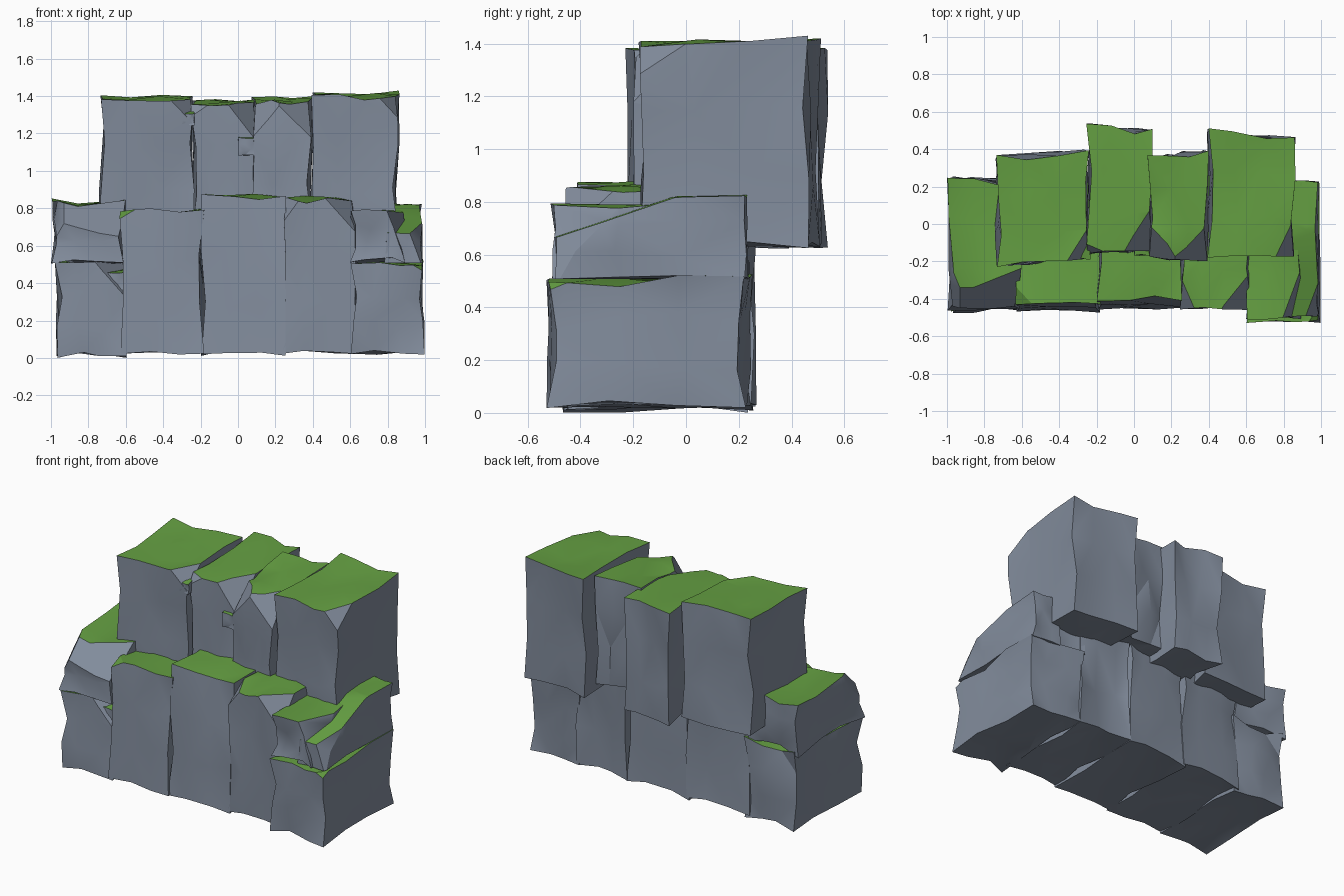
import bpy
import bmesh
import random
from mathutils import Vector

if "Cube" in bpy.data.objects:
    bpy.data.objects.remove(bpy.data.objects["Cube"], do_unlink=True)


def make_material(name, colour):
    mat = bpy.data.materials.new(name)
    mat.use_nodes = True
    mat.diffuse_color = colour
    mat.node_tree.nodes["Principled BSDF"].inputs["Base Color"].default_value = colour
    return mat


STONE = make_material("grey stone", (0.225, 0.265, 0.335, 1))
GRASS = make_material("green grass", (0.13, 0.35, 0.055, 1))
LONG = 5      # a chip this long runs along a whole edge
SLOPE = 0.02  # how far each top dips towards the front


def weather(bm, rng, rough):
    """Offsets that pull the grid points of a cube's faces slightly inwards."""
    offsets = []
    for v in bm.verts:
        rims = sum(abs(abs(c) - 0.5) < 0.01 for c in v.co)
        depth = 0.015 if rims == 3 else 0.04
        shift = Vector()
        for axis in range(3):
            c = v.co[axis]
            if abs(abs(c) - 0.5) < 0.01:
                shift[axis] = -rng.uniform(0, depth) * (1 if c > 0 else -1)
            else:
                shift[axis] = rng.uniform(-0.03, 0.03)
        offsets.append(shift * rough)
    return offsets


def chip(bm, corner, sx, sy, size):
    """Knock off a top corner with a plane given by its reach along each axis."""
    dx, dy, dz = size
    normal = Vector((sx / dx, sy / dy, 1 / dz)).normalized()
    cut = bmesh.ops.bisect_plane(
        bm, geom=bm.verts[:] + bm.edges[:] + bm.faces[:],
        plane_co=corner - Vector((0, 0, dz)), plane_no=normal, clear_outer=True)
    rim = [e for e in cut["geom_cut"] if isinstance(e, bmesh.types.BMEdge)]
    bmesh.ops.holes_fill(bm, edges=rim, sides=0)


def mix(pair, t):
    return pair[0] + (pair[1] - pair[0]) * t


def rock(name, x, front, back, z, chips=(), lean=0, rough=1, seed=1):
    """A weathered block; front and back give y at its low-x and high-x side,
    and lean tips the top of the front face backwards."""
    rng = random.Random(seed)
    bm = bmesh.new()
    bmesh.ops.create_cube(bm, size=1)
    bmesh.ops.subdivide_edges(bm, edges=bm.edges[:], cuts=2, use_grid_fill=True)
    offsets = weather(bm, rng, rough)
    for v, shift in zip(bm.verts, offsets):
        u, w, t = (c + 0.5 for c in v.co)
        y = mix((mix(front, u) + lean * t, mix(back, u)), w)
        v.co = Vector((mix(x, u), y, mix(z, t) - SLOPE * t * (1 - w))) + shift
    for sx, sy, reach in chips:
        side = 1 if sx > 0 else 0
        chip(bm, Vector((x[side], front[side] + lean, z[1])), sx, sy, reach)
    bmesh.ops.triangulate(bm, faces=bm.faces[:])
    bmesh.ops.recalc_face_normals(bm, faces=bm.faces[:])
    # Grass grows on the faces that look up
    for f in bm.faces:
        f.material_index = 1 if f.normal.z > 0.78 else 0
    mesh = bpy.data.meshes.new(name)
    bm.to_mesh(mesh)
    bm.free()
    mesh.materials.append(STONE)
    mesh.materials.append(GRASS)
    obj = bpy.data.objects.new(name, mesh)
    bpy.context.collection.objects.link(obj)
    obj.select_set(True)
    bpy.context.view_layer.objects.active = obj


def ledge(name, x, y, z):
    """A small grassy step left inside a chipped corner."""
    rock(name, x, (y[0], y[0]), (y[1], y[1]), z, rough=0.2)


bpy.ops.object.select_all(action='DESELECT')

# Stacked pairs at both ends of the lower row
rock("right_end_lower_rock", (-0.98, -0.59), (-0.48, -0.47), (0.26, 0.24), (0, 0.54),
     [(1, -1, (0.22, 0.3, 0.26))], seed=2)
rock("right_end_upper_rock", (-1, -0.6), (-0.47, -0.46), (0.26, 0.23), (0.5, 0.86),
     [(1, -1, (0.9, 0.24, 0.24)), (-1, -1, (0.15, 0.3, 0.3))], seed=3)
rock("left_end_lower_rock", (0.6, 1), (-0.53, -0.53), (0.26, 0.23), (0.015, 0.53),
     [(1, -1, (0.12, 0.2, 0.08))], seed=4)
rock("left_end_upper_rock", (0.59, 0.9), (-0.52, -0.51), (0.25, 0.23), (0.5, 0.82),
     [(1, -1, (0.12, 0.34, 0.32))], seed=5)
rock("left_end_outer_rock", (0.78, 0.99), (-0.5, -0.5), (0.24, 0.23), (0.5, 0.83),
     [(1, -1, (LONG, 0.5, 0.17)), (1, -1, (0.14, 0.28, 0.36))], rough=0.6, seed=13)

# Tall rocks of the lower row
rock("lower_right_rock", (-0.64, -0.17), (-0.48, -0.48), (0.25, 0.26), (0.015, 0.82),
     [(-1, -1, (0.14, 0.2, 0.08))], lean=0.05, seed=6)
rock("lower_middle_rock", (-0.2, 0.26), (-0.46, -0.46), (0.26, 0.27), (0.01, 0.9),
     lean=0.04, seed=7)
rock("lower_left_rock", (0.23, 0.64), (-0.46, -0.46), (0.27, 0.26), (0.02, 0.88),
     [(-1, -1, (0.13, 0.24, 0.17)), (1, -1, (0.2, 0.28, 0.22))], seed=8)

# Upper row, overhanging at the back
rock("upper_right_rock", (-0.745, -0.23), (-0.23, -0.2), (0.37, 0.4), (0.62, 1.41),
     [(1, -1, (0.16, 0.24, 0.18))], seed=9)
rock("upper_middle_right_rock", (-0.26, 0.11), (-0.17, -0.16), (0.54, 0.51),
     (0.62, 1.39),
     [(1, -1, (0.2, 0.3, 0.26)), (-1, -1, (0.24, 0.09, 0.12))], seed=10)
rock("upper_middle_left_rock", (0.06, 0.4), (-0.19, -0.21), (0.37, 0.4), (0.68, 1.4),
     [(-1, -1, (0.2, 0.26, 0.26)), (1, -1, (0.26, 0.24, 0.24))], seed=11)
rock("upper_left_rock", (0.39, 0.865), (-0.18, -0.18), (0.52, 0.475), (0.62, 1.43),
     [(1, -1, (0.15, 0.28, 0.16))], seed=12)

# Grassy steps in the chipped corners
ledge("lower_step", (-0.72, -0.6), (-0.42, -0.25), (0.36, 0.48))
ledge("upper_middle_step", (0, 0.11), (-0.17, -0.03), (1.08, 1.2))
ledge("upper_right_step", (-0.31, -0.23), (-0.19, -0.08), (1.24, 1.33))

bpy.ops.object.shade_smooth_by_angle()
